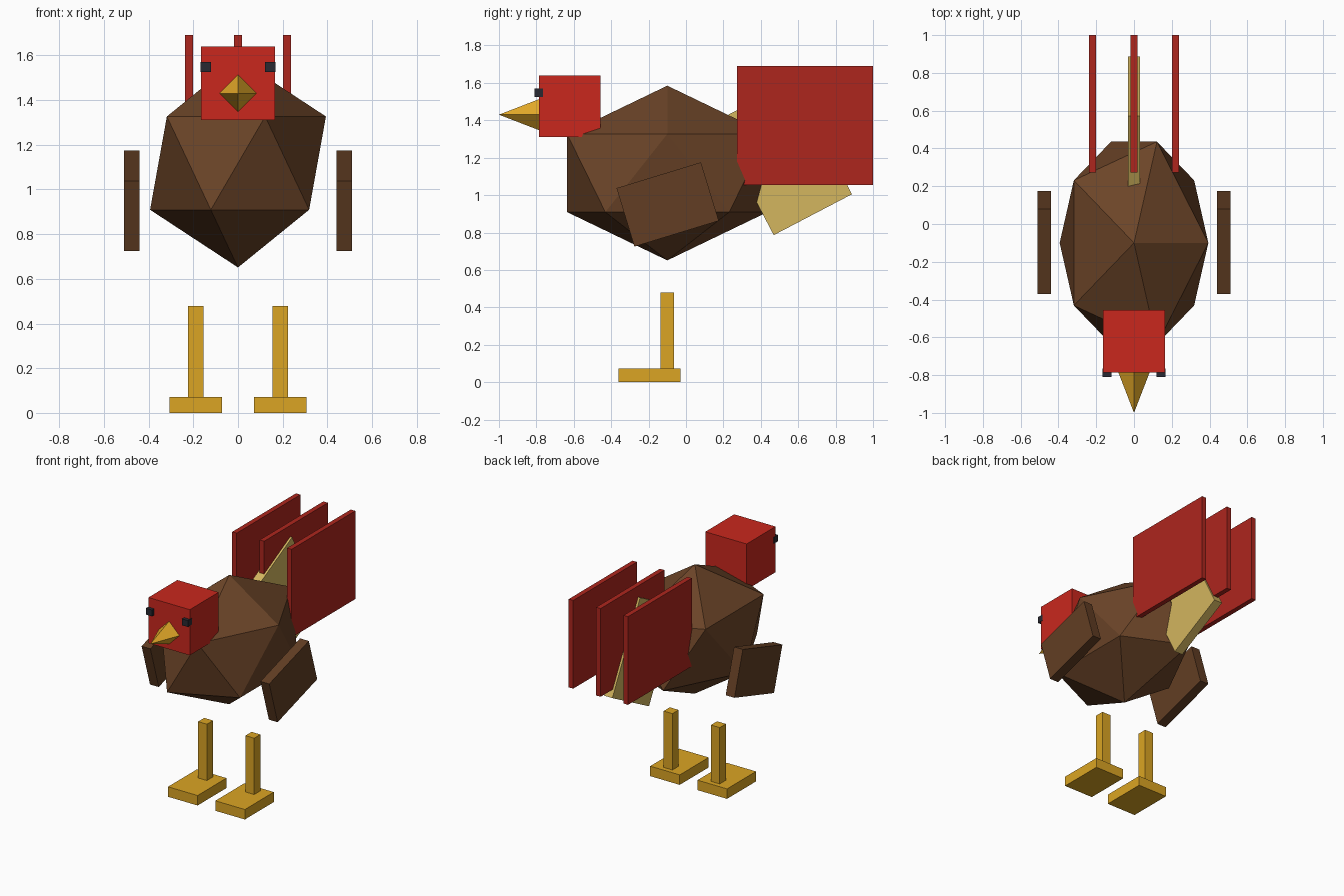
import bpy, bmesh
from math import radians
from mathutils import Matrix, Vector

if "Cube" in bpy.data.objects:
    bpy.data.objects.remove(bpy.data.objects["Cube"])


def material(name, r, g, b):
    m = bpy.data.materials.new(name)
    m.diffuse_color = [(c / 255) ** 2.2 for c in (r, g, b)] + [1]
    m.use_nodes = True
    m.node_tree.nodes["Principled BSDF"].inputs["Base Color"].default_value = m.diffuse_color
    return m


BROWN = material("brown", 107, 70, 44)
WING = material("wing_brown", 98, 64, 40)
RED = material("red", 200, 44, 35)
DARK_RED = material("dark_red", 172, 42, 35)
YELLOW = material("yellow", 218, 163, 40)
BEAK = material("beak_yellow", 230, 170, 45)
TAN = material("tan", 210, 180, 95)
BLACK = material("black", 45, 45, 52)


def finish(name, bm, mat):
    me = bpy.data.meshes.new(name)
    bm.to_mesh(me)
    bm.free()
    me.materials.append(mat)
    ob = bpy.data.objects.new(name, me)
    bpy.context.collection.objects.link(ob)
    return ob


def box(name, center, size, mat, tilt=0):
    """Box of the given size, tilted about the x axis."""
    bm = bmesh.new()
    m = (Matrix.Translation(center) @ Matrix.Rotation(radians(tilt), 4, 'X')
         @ Matrix.Diagonal((*size, 1)))
    bmesh.ops.create_cube(bm, size=1, matrix=m)
    return finish(name, bm, mat)


# Body: stretched icosahedron
bm = bmesh.new()
bmesh.ops.create_icosphere(bm, subdivisions=1, radius=1,
                           matrix=Matrix.Translation((0, -0.1, 1.118))
                           @ Matrix.Diagonal((0.44, 0.63, 0.467, 1)))
finish("body", bm, BROWN)

# Head
box("head", (0, -0.621, 1.475), (0.33, 0.33, 0.33), RED)

# Beak: four-sided cone pointing forward
bm = bmesh.new()
bmesh.ops.create_cone(bm, cap_ends=True, segments=4, radius1=0.085, radius2=0,
                      depth=0.22,
                      matrix=Matrix.Translation((0, -0.89, 1.43))
                      @ Matrix.Rotation(radians(90), 4, 'X'))
bmesh.ops.remove_doubles(bm, verts=bm.verts, dist=0.001)
finish("beak", bm, BEAK)

# Paired parts
for side, s in (("left", 1), ("right", -1)):
    box(f"{side}_eye", (s * 0.144, -0.788, 1.548), (0.048, 0.046, 0.046), BLACK)
    box(f"{side}_wing", (s * 0.475, -0.098, 0.95), (0.07, 0.472, 0.327), WING, 17)
    box(f"{side}_leg", (s * 0.189, -0.1, 0.272), (0.07, 0.07, 0.414), YELLOW)
    box(f"{side}_foot", (s * 0.189, -0.195, 0.036), (0.236, 0.33, 0.072), YELLOW)

# Tail feathers and the tilted tail base
for i, x in enumerate((-0.219, 0, 0.219)):
    box(f"tail_feather_{i + 1}", (x, 0.636, 1.372), (0.036, 0.728, 0.637), DARK_RED)
box("tail_base", (0, 0.52, 1.198), (0.066, 0.472, 0.683), TAN, 27.6)
